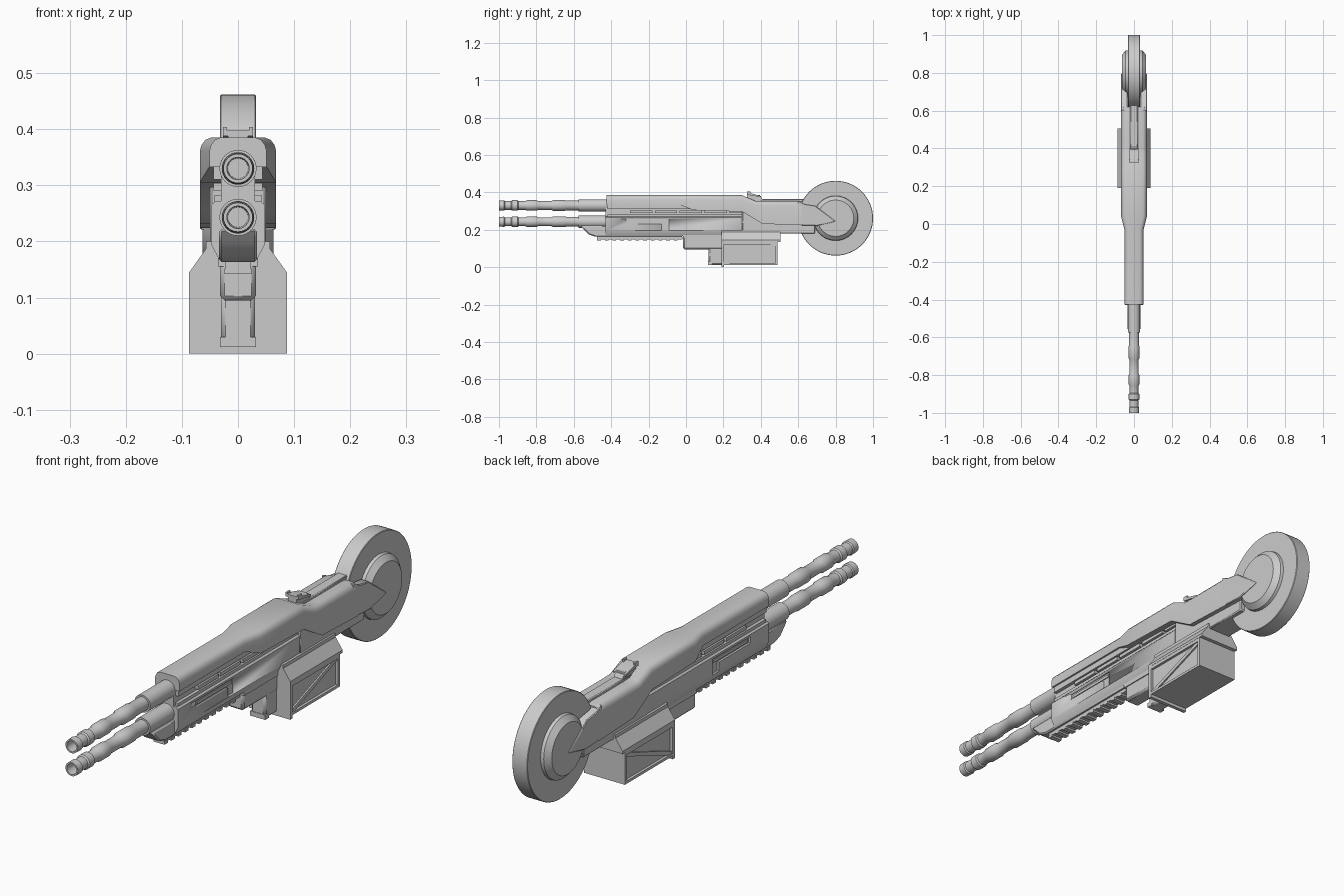
import bpy, bmesh, math
from mathutils import Vector

if "Cube" in bpy.data.objects:
    bpy.data.objects.remove(bpy.data.objects["Cube"])


def finish(name, bm, bevel=0.0, smooth=True):
    bmesh.ops.remove_doubles(bm, verts=bm.verts, dist=1e-6)
    bmesh.ops.recalc_face_normals(bm, faces=bm.faces)
    me = bpy.data.meshes.new(name)
    bm.to_mesh(me)
    bm.free()
    ob = bpy.data.objects.new(name, me)
    bpy.context.collection.objects.link(ob)
    bpy.ops.object.select_all(action='DESELECT')
    ob.select_set(True)
    bpy.context.view_layer.objects.active = ob
    if smooth:
        bpy.ops.object.shade_smooth_by_angle(angle=math.radians(32))
    if bevel:
        m = ob.modifiers.new("bevel", 'BEVEL')
        m.width, m.segments, m.limit_method = bevel, 1, 'ANGLE'
    return ob


def loft(name, rings, bevel=0.0):
    """Skin a list of equal-length closed rings and cap both ends."""
    bm = bmesh.new()
    vs = [[bm.verts.new(p) for p in r] for r in rings]
    n = len(vs[0])
    for a, b in zip(vs, vs[1:]):
        for i in range(n):
            bm.faces.new((a[i], a[(i + 1) % n], b[(i + 1) % n], b[i]))
    bm.faces.new(vs[0])
    bm.faces.new(vs[-1])
    return finish(name, bm, bevel)


def prism(name, yz, x0, x1, bevel=0.0):
    return loft(name, [[(x, y, z) for y, z in yz] for x in (x0, x1)], bevel)


def box(name, x0, x1, y0, y1, z0, z1, bevel=0.0):
    return prism(name, [(y0, z0), (y1, z0), (y1, z1), (y0, z1)], x0, x1, bevel)


def along_y(name, xz, y0, y1, bevel=0.0):
    """Extrude half a cross-section, mirrored in x, along y."""
    sec = xz + [(-x, z) for x, z in reversed(xz)]
    return loft(name, [[(x, y, z) for x, z in sec] for y in (y0, y1)], bevel)


def lathe(name, prof, centre, axis, steps):
    """Spin (position along axis, radius) points around an axis."""
    bm = bmesh.new()
    rad = Vector((0, 0, 1))
    c, ax = Vector(centre), Vector(axis)
    vs = [bm.verts.new(c + ax * t + rad * r) for t, r in prof]
    es = [bm.edges.new(p) for p in zip(vs, vs[1:])]
    bmesh.ops.spin(bm, geom=vs + es, cent=c, axis=ax, angle=2 * math.pi, steps=steps)
    bmesh.ops.remove_doubles(bm, verts=bm.verts, dist=1e-5)
    return finish(name, bm)


def cut(ob, cutter):
    m = ob.modifiers.new("cut", 'BOOLEAN')
    m.operation, m.object, m.solver = 'DIFFERENCE', cutter, 'EXACT'
    bpy.context.view_layer.objects.active = ob
    bpy.ops.object.modifier_apply(modifier=m.name)
    bpy.data.objects.remove(cutter)


# twin barrels: hollow muzzle, collars, swollen bands and rear sleeve
barrel = [(-.93, 0), (-.93, .018), (-1, .02), (-1, .026), (-.972, .027), (-.968, .023),
          (-.935, .023), (-.93, .028), (-.9, .028), (-.895, .023), (-.86, .023),
          (-.85, .028), (-.80, .028), (-.79, .024), (-.72, .024), (-.71, .029),
          (-.65, .029), (-.64, .026), (-.575, .026), (-.575, .033), (-.35, .033), (-.35, 0)]
for label, z in (("upper", .33), ("lower", .243)):
    lathe(label + "_barrel", barrel, (0, 0, z), (0, 1, 0), 32)

# top cover, widening towards the back and stepping down at the stock
rings = []
for y, w, top, bot in ((-.425, .051, .385, .333), (-.03, .051, .385, .333),
                       (.04, .068, .385, .305), (.3, .068, .385, .297),
                       (.37, .068, .355, .255), (.41, .068, .354, .232),
                       (.6, .068, .354, .225), (.62, .068, .35, .224)):
    half = [(w, bot), (w, top - .024), (w - .003, top - .013), (w - .01, top - .004), (w - .02, top)]
    rings.append([(x, y, z) for x, z in half + [(-x, z) for x, z in reversed(half)]])
loft("top_cover", rings)

# pointed fork arms gripping the wheel
for s, side in ((1, "right"), (-1, "left")):
    prism(side + "_fork_arm", [(.6, .225), (.7, .221), (.8, .245), (.69, .33), (.635, .338), (.6, .354)],
          s * .034, s * .068, .003)

# spine on the stock, and rear sight
box("stock_spine", -.02, .02, .33, .63, .34, .364, .003)
prism("sight_base", [(.325, .36), (.41, .36), (.395, .385), (.325, .388)], -.018, .018)
prism("sight_plate", [(.325, .388), (.4, .374), (.4, .381), (.335, .398), (.325, .398)], -.027, .027)
for s in (1, -1):
    box("sight_ear", s * .02, s * .027, .325, .345, .388, .404)

# lower receiver with L-shaped side recesses
body = along_y("lower_receiver", [(.034, .168), (.048, .195), (.048, .265), (.04, .272)], -.43, .3)
for s in (1, -1):
    cut(body, prism("recess_cutter", [(-.32, .232), (-.13, .232), (-.13, .197), (-.09, .197),
                                      (-.09, .257), (-.32, .257)], s * .04, s * .06))
    # raised frame strip inside the recess
    box("recess_strip", s * .035, s * .044, -.31, -.1, .238, .249)
prism("stock_core", [(.3, .185), (.5, .19), (.5, .18), (.69, .18), (.69, .3), (.3, .3)], -.05, .05, .004)

# slotted strip between the cover and the receiver
box("barrel_bed", -.03, .03, -.43, .35, .26, .345)
box("side_ledge", -.042, .042, -.42, .33, .271, .283)
for i in range(5):
    y = -.3 + i * .133
    box("slot_bar_%d" % (i + 1), -.044, .044, y, y + .12, .29, .304)
box("upper_ledge", -.044, .044, -.42, .33, .31, .335)

# fore-end nose and toothed under-rail
prism("fore_end_nose", [(-.565, .222), (-.545, .2), (-.52, .175), (-.485, .163), (-.02, .163), (-.02, .2),
                        (-.4, .222)], -.034, .034, .005)
box("under_rail", -.022, .022, -.475, -.02, .149, .165)
for i in range(11):
    y = -.475 + i * .041
    box("rail_tooth_%d" % (i + 1), -.024, .024, y, y + .02, .142, .152)

# stepped grip block in front of the magazine
box("grip_block", -.032, .032, -.015, .2, .095, .19, .008)
box("grip_collar", -.036, .036, -.015, .2, .155, .185)
box("grip_lower", -.03, .03, .12, .2, .012, .12, .008)
box("grip_ridge", -.032, .032, .118, .14, .012, .03)

# magazine: roof, inset bin, front flange and diagonal braces
along_y("magazine_roof", [(.087, .135), (.087, .145), (.057, .187), (.057, .2)], .19, .505)
box("magazine_bin", -.076, .076, .2, .49, .012, .14)
box("magazine_flange", -.087, .087, .19, .204, 0, .145)
for s, side in ((1, "right"), (-1, "left")):
    a, b = s * .07, s * .086
    box(side + "_bin_bottom_rail", a, b, .2, .49, .012, .022)
    box(side + "_bin_top_rail", a, b, .2, .49, .122, .138)
    box(side + "_bin_back_post", a, b, .478, .49, .012, .138)
    prism(side + "_bin_brace", [(.204, .02), (.222, .02), (.48, .115), (.48, .126), (.468, .126), (.204, .03)],
          a, s * .082)

# stock wheel with raised hubs
half = [(.03, .2), (.032, .198), (.032, .12), (.044, .118), (.063, .097), (.063, 0)]
lathe("stock_wheel", [(-x, r) for x, r in reversed(half)] + half, (0, .8, .262), (1, 0, 0), 64)
